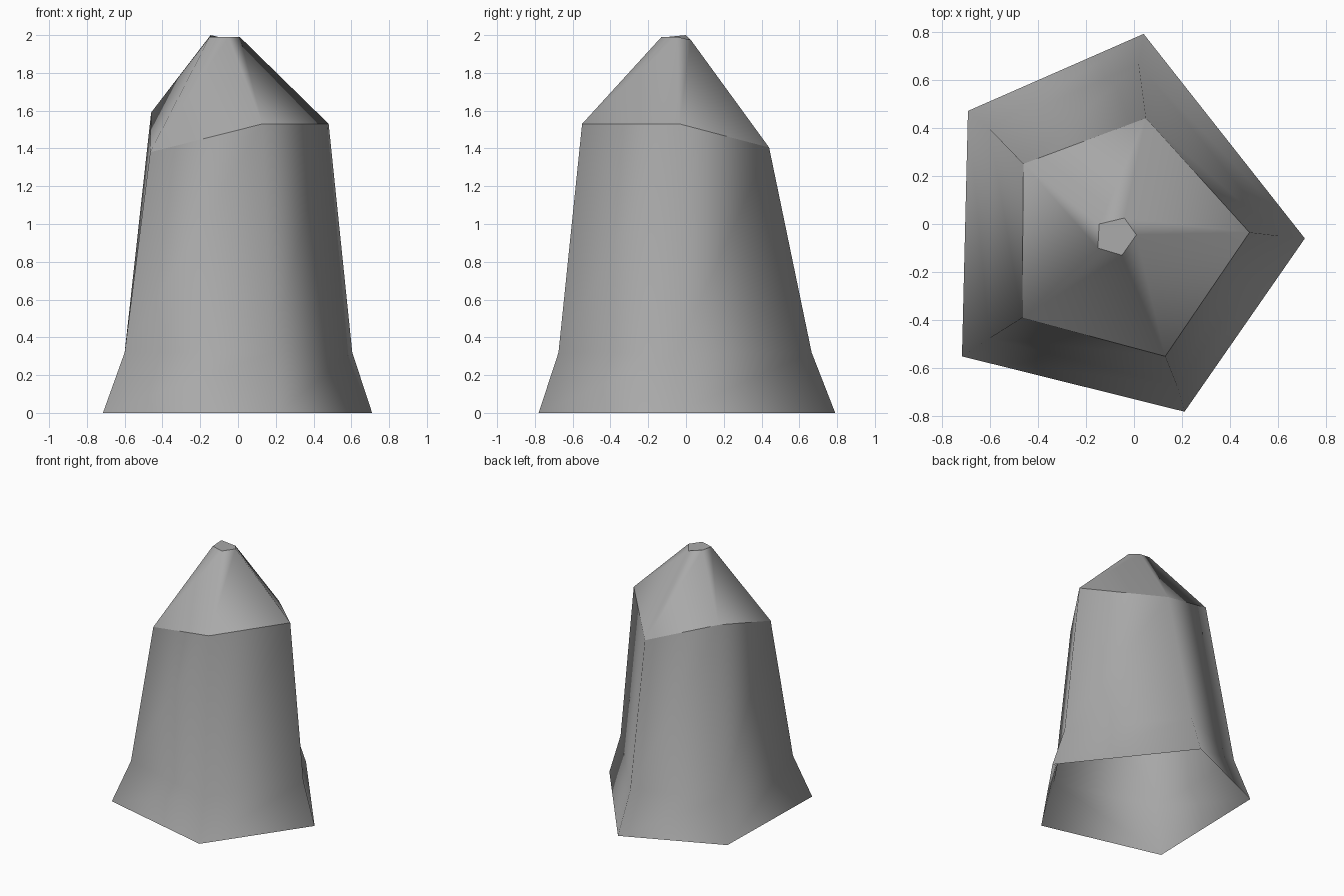
import bpy
import bmesh

cube = bpy.data.objects.get("Cube")
if cube:
    bpy.data.objects.remove(cube, do_unlink=True)

# Stone colour
stone = bpy.data.materials.new("stone_grey")
stone.use_nodes = True
grey = (0.4, 0.4, 0.4, 1)
stone.diffuse_color = grey
stone.node_tree.nodes["Principled BSDF"].inputs["Base Color"].default_value = grey

# Five-sided cross-sections, counter-clockwise from the +x corner
base = [(0.71, -0.06, 0), (0.04, 0.79, 0), (-0.69, 0.47, 0),
        (-0.715, -0.55, 0), (0.21, -0.78, 0)]
flare = [(0.605, -0.05, 0.32), (0.02, 0.665, 0.32), (-0.6, 0.395, 0.32),
         (-0.6, -0.475, 0.32), (0.18, -0.675, 0.32)]
shoulder = [(0.48, -0.035, 1.53), (0.05, 0.44, 1.405), (-0.46, 0.25, 1.59),
            (-0.465, -0.39, 1.38), (0.13, -0.55, 1.53)]
tip = [(0.01, -0.045, 1.99), (-0.04, 0.025, 1.975), (-0.145, 0, 2),
       (-0.15, -0.1, 1.99), (-0.05, -0.13, 1.99)]

bm = bmesh.new()
rings = [[bm.verts.new(p) for p in ring] for ring in (base, flare, shoulder, tip)]

# Walls between neighbouring sections; the underside stays open
for low, high in zip(rings, rings[1:]):
    for i in range(5):
        j = (i + 1) % 5
        bm.faces.new((low[i], low[j], high[j], high[i]))
bm.faces.new(rings[-1])

# Smooth around the corners, crisp at the shoulder and tip
for face in bm.faces:
    face.smooth = True
for ring in rings[2:]:
    for i in range(5):
        bm.edges.get((ring[i], ring[(i + 1) % 5])).smooth = False

mesh = bpy.data.meshes.new("rock_pillar")
bm.to_mesh(mesh)
bm.free()
mesh.materials.append(stone)
rock = bpy.data.objects.new("rock_pillar", mesh)
bpy.context.collection.objects.link(rock)
